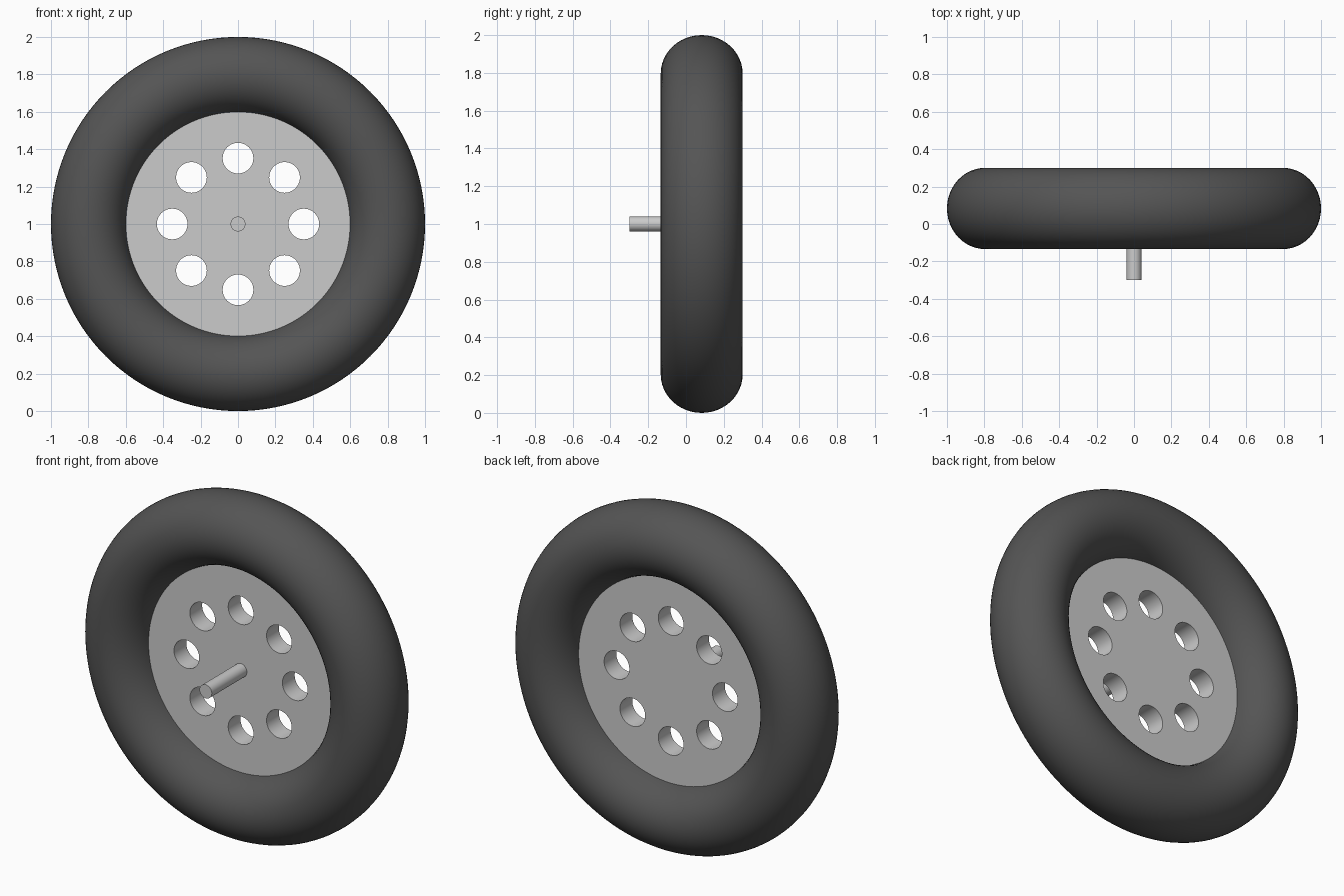
import bpy
from math import pi, sin, cos, tau

if "Cube" in bpy.data.objects:
    bpy.data.objects.remove(bpy.data.objects["Cube"])

TYRE_Y, RIM_HALF = 0.083, 0.057
FRONT = (pi / 2, 0, 0)


def cylinder(name, radius, y0, y1, sides, x=0, z=1):
    bpy.ops.mesh.primitive_cylinder_add(vertices=sides, radius=radius, depth=y1 - y0,
                                        location=(x, (y0 + y1) / 2, z), rotation=FRONT)
    ob = bpy.context.object
    ob.name = name
    return ob


# Tyre: torus slightly wider than it is deep
bpy.ops.mesh.primitive_torus_add(major_radius=0.796, minor_radius=0.204,
                                 major_segments=128, minor_segments=48,
                                 location=(0, TYRE_Y, 1), rotation=FRONT)
tyre = bpy.context.object
tyre.name = "tyre"
tyre.scale.z = 0.217 / 0.204
bpy.ops.object.shade_smooth()
rubber = bpy.data.materials.new("rubber")
rubber.diffuse_color = (0.09, 0.09, 0.09, 1)
rubber.use_nodes = True
rubber.node_tree.nodes["Principled BSDF"].inputs["Base Color"].default_value = rubber.diffuse_color
tyre.data.materials.append(rubber)

# Rim disc with a ring of eight round holes
rim = cylinder("rim_disc", 0.62, TYRE_Y - RIM_HALF, TYRE_Y + RIM_HALF, 128)
cutters = [cylinder("hole_cutter", 0.082, -0.2, 0.4, 48,
                    0.352 * cos(i * tau / 8), 1 + 0.352 * sin(i * tau / 8))
           for i in range(8)]
bpy.ops.object.select_all(action='DESELECT')
for c in cutters:
    c.select_set(True)
bpy.context.view_layer.objects.active = cutters[0]
bpy.ops.object.join()
cutter = bpy.context.object

bpy.ops.object.select_all(action='DESELECT')
rim.select_set(True)
bpy.context.view_layer.objects.active = rim
mod = rim.modifiers.new("holes", 'BOOLEAN')
mod.operation = 'DIFFERENCE'
mod.solver = 'EXACT'
mod.object = cutter
bpy.ops.object.modifier_apply(modifier=mod.name)
bpy.data.objects.remove(cutter)
bpy.ops.object.shade_smooth_by_angle()

# Axle pin sticking out of the front
cylinder("axle_pin", 0.04, -0.30, 0.06, 32)
bpy.ops.object.shade_smooth_by_angle()
